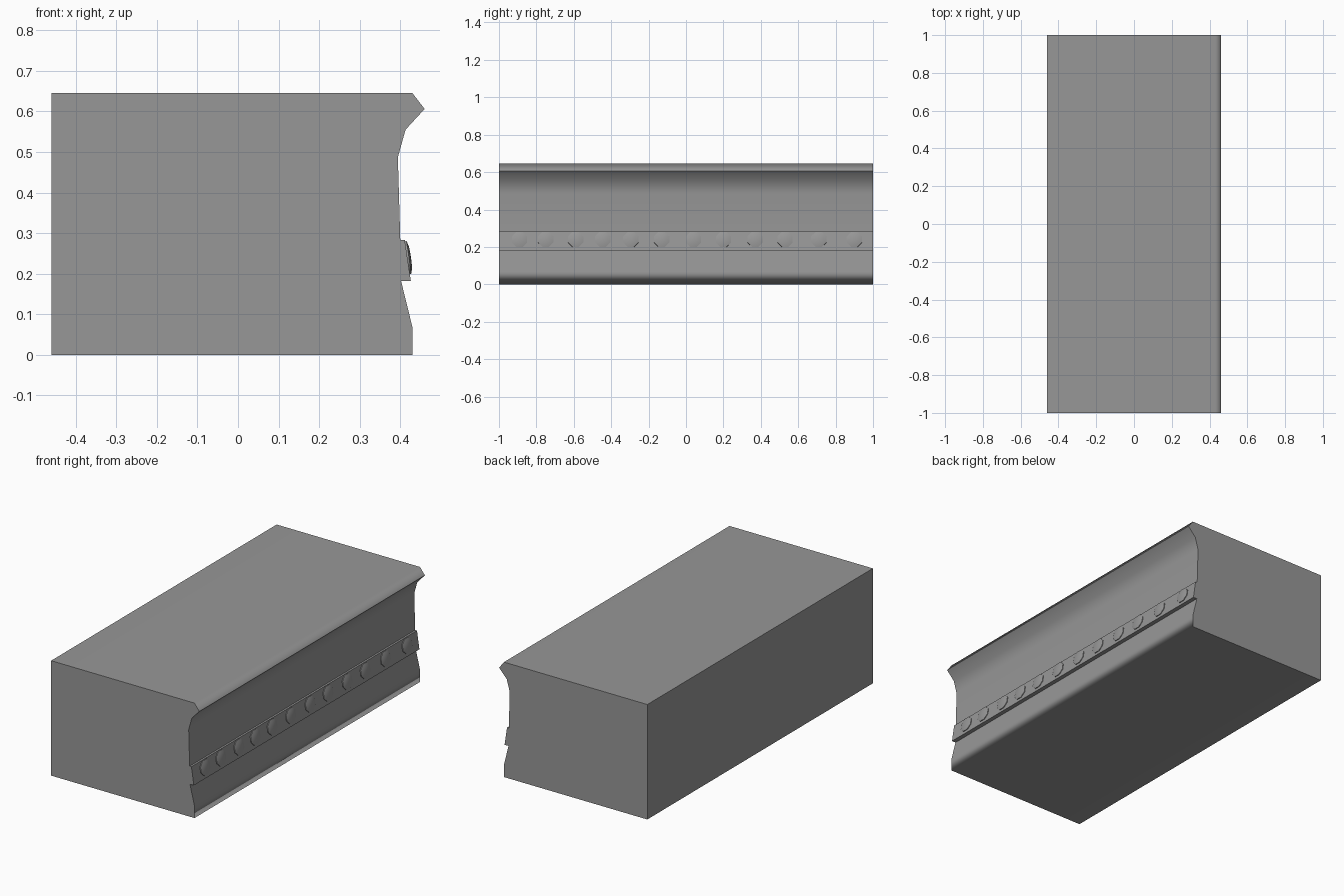
import bpy, bmesh, math
from mathutils import Vector

if "Cube" in bpy.data.objects:
    bpy.data.objects.remove(bpy.data.objects["Cube"])

stone = bpy.data.materials.new("dark_grey")
stone.diffuse_color = (0.31, 0.31, 0.31, 1)
stone.use_nodes = True
stone.node_tree.nodes["Principled BSDF"].inputs["Base Color"].default_value = stone.diffuse_color


def finish(name, bm, angle):
    bmesh.ops.recalc_face_normals(bm, faces=bm.faces[:])
    mesh = bpy.data.meshes.new(name)
    bm.to_mesh(mesh)
    bm.free()
    mesh.materials.append(stone)
    ob = bpy.data.objects.new(name, mesh)
    bpy.context.collection.objects.link(ob)
    bpy.ops.object.select_all(action='DESELECT')
    ob.select_set(True)
    bpy.context.view_layer.objects.active = ob
    bpy.ops.object.shade_smooth_by_angle(angle=math.radians(angle))
    return ob


def extrude_profile(name, points, angle):
    """Sweep a closed x/z outline along the full length in y."""
    bm = bmesh.new()
    face = bm.faces.new([bm.verts.new((x, -1, z)) for x, z in points])
    ext = bmesh.ops.extrude_face_region(bm, geom=[face])
    verts = [v for v in ext["geom"] if isinstance(v, bmesh.types.BMVert)]
    bmesh.ops.translate(bm, verts=verts, vec=(0, 2, 0))
    return finish(name, bm, angle)


# Main block with moulded front edge; large flat faces keep flat shading
block = extrude_profile("moulded_block", [
    (-0.46, 0), (0.43, 0), (0.43, 0.068), (0.402, 0.182), (0.40, 0.283),
    (0.394, 0.487), (0.413, 0.555), (0.46, 0.606), (0.43, 0.645), (-0.46, 0.645)], 80)
for e in block.data.edges:  # soften the lower front edge
    a, b = (block.data.vertices[i].co for i in e.vertices)
    if a.z < 0.001 and b.z < 0.001 and a.x > 0 and b.x > 0:
        e.use_edge_sharp = False
mod = block.modifiers.new("weighted_normals", 'WEIGHTED_NORMAL')
mod.keep_sharp = True

# Slanted trim band
LOW, HIGH = Vector((0.426, 0, 0.182)), Vector((0.411, 0, 0.283))
extrude_profile("trim_band", [
    (0.39, 0.182), (LOW.x, LOW.z), (HIGH.x, HIGH.z), (0.39, 0.283)], 30)

# Domed eight-sided studs along the band, tilted to match its face
up = (HIGH - LOW).normalized()
out = Vector((up.z, 0, -up.x))
side = up.cross(out)
RINGS = [(0.044, -0.003), (0.044, 0.004), (0.028, 0.008)]
bm = bmesh.new()
for y in (-0.89, -0.75, -0.59, -0.445, -0.295, -0.13, 0.04, 0.20, 0.37, 0.53, 0.71, 0.90):
    centre = LOW.lerp(HIGH, 0.57) + Vector((0, y, 0))
    loops = []
    for r, h in RINGS:
        loops.append([bm.verts.new(centre + out * h
                      + side * r * math.cos(a) + up * r * math.sin(a))
                      for a in (math.tau * (i + 0.5) / 8 for i in range(8))])
    for a, b in zip(loops, loops[1:]):
        for i in range(8):
            j = (i + 1) % 8
            bm.faces.new((a[i], a[j], b[j], b[i]))
    tip = bm.verts.new(centre + out * 0.009)
    for i in range(8):
        bm.faces.new((loops[-1][i], loops[-1][(i + 1) % 8], tip))
    bm.faces.new(loops[0][::-1])
finish("studs", bm, 50)
